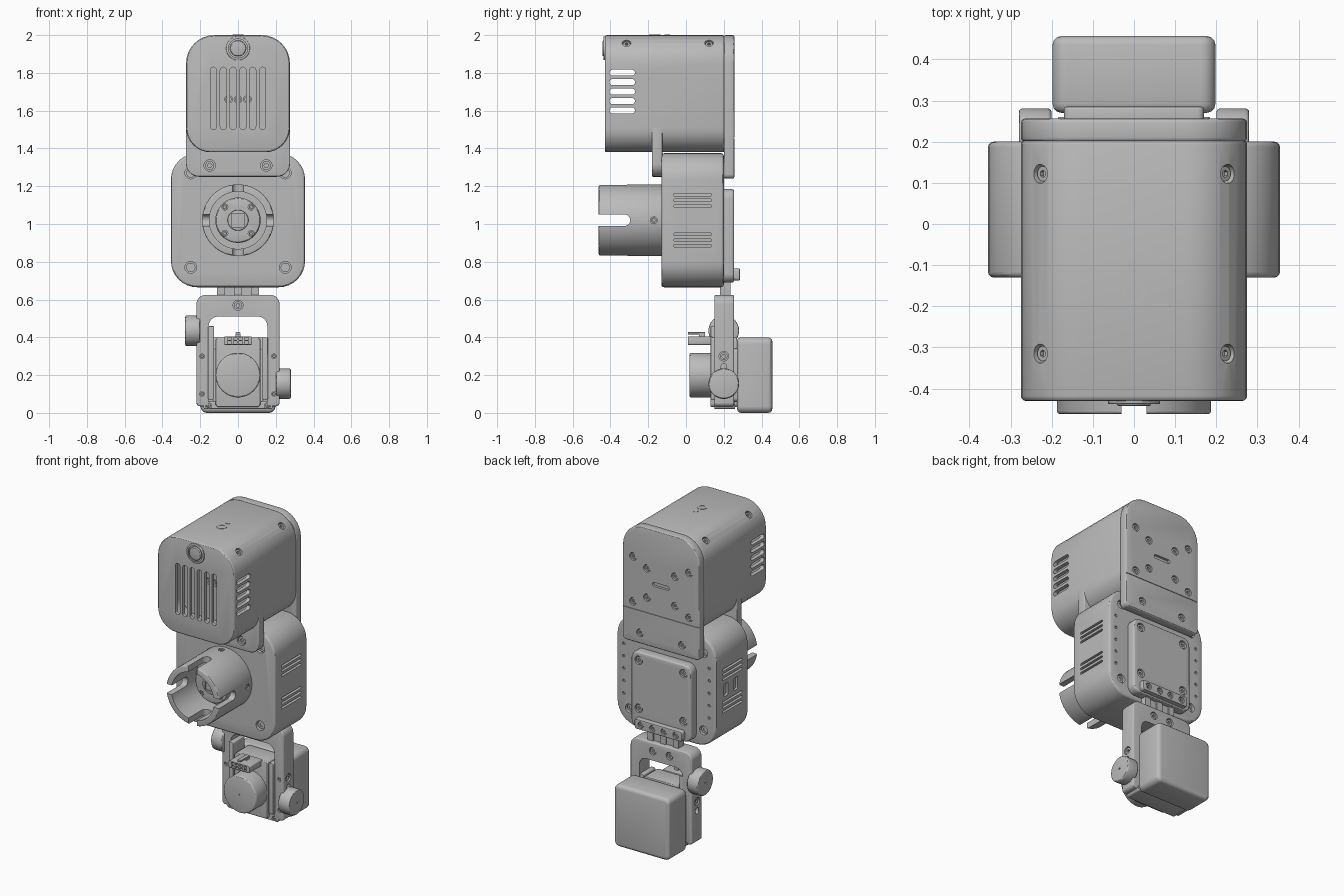
import bpy, bmesh, math
from mathutils import Vector

if "Cube" in bpy.data.objects:
    bpy.data.objects.remove(bpy.data.objects["Cube"], do_unlink=True)

grey = bpy.data.materials.new("satin grey")
grey.use_nodes = True
GREY = (0.5, 0.5, 0.5, 1)
grey.diffuse_color = GREY
grey.node_tree.nodes["Principled BSDF"].inputs["Base Color"].default_value = GREY
parts = []


# --- outlines and solids: each solid is a pair of matching end loops ---
def rounded(u0, u1, v0, v1, low, top=None, n=8):
    top = low if top is None else top
    corners = [(u1 - top, v1 - top, top), (u0 + top, v1 - top, top),
               (u0 + low, v0 + low, low), (u1 - low, v0 + low, low)]
    pts = []
    for k, (cu, cv, r) in enumerate(corners):
        for i in range(n + 1):
            a = math.pi / 2 * (k + i / n)
            p = Vector((cu + r * math.cos(a), cv + r * math.sin(a)))
            if all((p - q).length > 1e-5 for q in pts):
                pts.append(p)
    return pts


def prism(outline, axis, a, b):
    place = {"x": lambda p, t: (t, p[0], p[1]),
             "y": lambda p, t: (p[0], t, p[1]),
             "z": lambda p, t: (p[0], p[1], t)}[axis]
    return [[Vector(place(p, t)) for p in outline] for t in (a, b)]


def box(x0, x1, y0, y1, z0, z1, r=0.004):
    return prism(rounded(x0, x1, z0, z1, r, n=3), "y", y0, y1)


def disc(loc, normal, r, below, above=0.0, n=24):
    q = Vector(normal).to_track_quat("Z", "Y")
    ring = [(r * math.cos(math.tau * i / n), r * math.sin(math.tau * i / n)) for i in range(n)]
    return [[Vector(loc) + q @ Vector((u, v, t)) for u, v in ring] for t in (-below, above)]


def raw(name, solids):
    bm = bmesh.new()
    for ends in solids:
        lo, hi = ([bm.verts.new(p) for p in end] for end in ends)
        bm.faces.new(lo[::-1])
        bm.faces.new(hi)
        for i in range(len(lo)):
            j = (i + 1) % len(lo)
            bm.faces.new((lo[i], lo[j], hi[j], hi[i]))
    bmesh.ops.recalc_face_normals(bm, faces=bm.faces)
    me = bpy.data.meshes.new(name)
    bm.to_mesh(me)
    bm.free()
    me.materials.append(grey)
    ob = bpy.data.objects.new(name, me)
    bpy.context.scene.collection.objects.link(ob)
    return ob


def bake(ob):
    dg = bpy.context.evaluated_depsgraph_get()
    me = bpy.data.meshes.new_from_object(ob.evaluated_get(dg))
    ob.modifiers.clear()
    ob.data = me


def cut(ob, solids):
    cutter = raw("cutter", solids)
    cutter.hide_render = True
    mod = ob.modifiers.new("cut", "BOOLEAN")
    mod.operation, mod.solver, mod.object = "DIFFERENCE", "EXACT", cutter
    bake(ob)
    bpy.data.objects.remove(cutter, do_unlink=True)


def part(name, solids, bevel=0, cuts=()):
    ob = raw(name, solids)
    if bevel:
        mod = ob.modifiers.new("bevel", "BEVEL")
        mod.width, mod.segments, mod.limit_method = bevel, 3, "ANGLE"
        mod.angle_limit = math.radians(40)
        bake(ob)
    for group in cuts:
        cut(ob, group)
    parts.append(ob)
    return ob


def screws(name, target, spots, normal, r, sink=0.006):
    """Recessed socket screws; each spot is a point on the target's surface."""
    cut(target, [disc(s, normal, r, 0.022, 0.02) for s in spots])
    heads = [disc(s, normal, r * 0.8, 0.024, -sink, 16) for s in spots]
    sockets = [disc(s, normal, r * 0.4, 0.016, 0.01, 6) for s in spots]
    part(name, heads, 0, [sockets])


FRONT, BACK = (0, -1, 0), (0, 1, 0)


def grid(xs, y, zs):
    return [(s * x, y, z) for x in xs for s in (-1, 1) for z in zs]


# --- upper housing: hollow shell with vents ---
side_vents = [prism(rounded(-0.405, -0.27, 1.585 + 0.05 * i, 1.617 + 0.05 * i, 0.0159), "x", -0.4, 0.4)
              for i in range(5)]
front_vents = [prism(rounded(x - 0.016, x + 0.016, 1.5, 1.83, 0.0155), "y", -0.5, -0.3)
               for x in [(i - 2.5) * 0.052 for i in range(6)]]
head = part("upper_housing", [prism(rounded(-0.275, 0.275, 1.38, 2, 0.13, 0.15), "y", -0.43, 0.205)], 0.012,
            [[prism(rounded(-0.25, 0.25, 1.405, 1.975, 0.11, 0.13), "y", -0.407, 0.19)],
             side_vents, front_vents])
for s in (-1, 1):
    screws("housing_corner_screws", head, [(s * 0.226, y, 1.956) for y in (-0.315, 0.122)], (s, 0, 1), 0.023)
core = part("upper_core", [prism(rounded(-0.24, 0.24, 1.42, 1.96, 0.1), "y", -0.23, 0.19)])
screws("core_screws", core, [(x, -0.23, 1.66) for x in (-0.05, 0, 0.05)], FRONT, 0.02)
part("front_button", [disc((0, -0.43, 1.93), FRONT, 0.063, 0.01, 0.008, 40)], 0.004,
     [[disc((0, -0.43, 1.93), FRONT, 0.05, 0, 0.02, 40)]])
part("button_cap", [disc((0, -0.43, 1.93), FRONT, 0.042, 0.01, 0.012, 40)], 0.006)
part("top_socket", [disc((0, -0.165, 2), (0, 0, 1), 0.03, 0.01, 0.002)], 0,
     [[disc((0, -0.165, 2), (0, 0, 1), 0.02, 0.008, 0.01)]])
part("top_socket_pin", [disc((0, -0.165, 2), (0, 0, 1), 0.01, 0.01, 0)])
part("top_light", [disc((0, -0.1, 2), (0, 0, 1), 0.015, 0.01, 0.002)])

# --- brackets joining upper and middle housings ---
tab = part("front_bracket", [prism(rounded(-0.275, 0.275, 1.25, 1.53, 0.07, 0.01), "y", -0.18, -0.125)], 0.006)
screws("front_bracket_screws", tab, grid([0.15], -0.18, [1.31]), FRONT, 0.03)
plate = part("back_plate", [prism(rounded(-0.275, 0.275, 1.24, 2, 0.025, 0.15), "y", 0.2, 0.256)], 0.01,
             [[box(-0.3, 0.3, 0.252, 0.3, 1.453, 1.459, 0.001),
               prism(rounded(-0.06, 0.06, 1.637, 1.663, 0.0129), "y", 0.24, 0.3)]])
screws("back_plate_screws", plate, grid([0.2], 0.256, [1.5, 1.79]) + grid([0.1], 0.256, [1.55, 1.74])
       + grid([0.15], 0.256, [1.31]), BACK, 0.024)

# --- middle housing: hollow box with side slits ---
slits = [prism(rounded(-0.065, 0.135, z - 0.007, z + 0.007, 0.0065, n=4), "x", -0.5, 0.5)
         for z in (0.885, 0.915, 0.945, 1.095, 1.125, 1.155)]
ports = [prism(rounded(y - 0.02, y + 0.02, 0.98, 1.06, 0.006), "x", -0.5, -0.34) for y in (0, 0.1)]
body = part("middle_housing", [prism(rounded(-0.355, 0.355, 0.665, 1.375, 0.14), "y", -0.13, 0.2)], 0.014,
            [[prism(rounded(-0.33, 0.33, 0.69, 1.35, 0.12), "y", -0.105, 0.175)], slits + ports,
             [disc((s * 0.305, 0.2, 0.86 + 0.08 * i), BACK, 0.009, 0.01, 0.01, 12)
              for s in (-1, 1) for i in range(5)]])
part("middle_core", [box(-0.29, 0.29, -0.11, 0.18, 0.72, 1.32, 0.1)])
screws("middle_front_screws", body, grid([0.25], -0.13, [0.77, 1.27]), FRONT, 0.031, 0.012)
screws("middle_back_screws", body, grid([0.265], 0.2, [0.77, 1.27]), BACK, 0.028, 0.012)
panel = part("back_panel", [prism(rounded(-0.215, 0.215, 0.69, 1.185, 0.05), "y", 0.19, 0.255)], 0.012)
screws("back_panel_screws", panel, grid([0.16], 0.255, [0.82, 1.13]), BACK, 0.027)
strip = part("clamp_strip", [box(-0.17, 0.17, 0.24, 0.285, 0.7, 0.765, 0.015)], 0.006)
screws("clamp_screws", strip, grid([0.04, 0.125], 0.285, [0.732]), BACK, 0.02)

# --- slotted front cup ---
C = Vector((0, -0.13, 1.02))
cup = part("front_cup", [disc(C, FRONT, 0.19, 0.01, 0.332, 64)], 0.008,
           [[disc(C, FRONT, 0.152, -0.08, 0.4, 64)],
            [prism(rounded(-0.55, -0.295, 0.99, 1.05, 0.0299), "x", -0.3, 0.3)],
            [prism(rounded(-0.03, 0.03, -0.55, -0.295, 0.0299), "z", 0.7, 1.3)]])
for s in (-1, 1):
    screws("cup_side_screw", cup, [(s * 0.19, -0.17, 1.02)], (s, 0, 0), 0.018)
    screws("cup_upright_screw", cup, [(0, -0.17, 1.02 + s * 0.19)], (0, 0, s), 0.018)
hub = part("cup_hub", [disc(C, FRONT, 0.12, 0, 0.14, 48)], 0.012)
screws("hub_screws", hub, [C + Vector((a * 0.07, -0.14, b * 0.07)) for a in (-1, 1) for b in (-1, 1)], FRONT, 0.016)
part("hub_boss", [disc(C, FRONT, 0.055, -0.13, 0.155, 40)], 0.004,
     [[box(-0.035, 0.035, -0.4, -0.275, 0.985, 1.055)]])

# --- neck rails and lower fork ---
part("neck_rails", [box(x - 0.02, x + 0.02, 0.18, 0.235, 0.61, 0.72) for x in (-0.09, 0, 0.09)]
     + [box(-0.11, 0.11, 0.2, 0.225, 0.61, 0.7)])
fork = part("lower_fork", [prism(rounded(-0.22, 0.22, 0.035, 0.625, 0.02, 0.05), "y", 0.15, 0.255)], 0.008,
            [[prism(rounded(-0.155, 0.155, -0.2, 0.51, 0.05), "y", 0, 0.4)],
             [prism(rounded(0.185, 0.215, 0.22, 0.26, 0.0149), "x", s * 0.1, s * 0.3) for s in (-1, 1)]])
screws("fork_front_screw", fork, [(0, 0.15, 0.57)], FRONT, 0.026)
screws("fork_back_screws", fork, grid([0.06], 0.255, [0.57]), BACK, 0.024)
screws("fork_leg_front_screws", fork, grid([0.19], 0.15, [0.1, 0.3]), FRONT, 0.012)
for s in (-1, 1):
    screws("fork_leg_side_screw", fork, [(s * 0.22, 0.2, 0.3)], (s, 0, 0), 0.025)
for name, s, z in (("upper_knob", -1, 0.435), ("lower_knob", 1, 0.155)):
    part(name, [disc((s * 0.22, 0.2, z), (s, 0, 0), 0.081, 0.02, 0.06, 48)], 0.01,
         [[disc((s * 0.28, 0.2, z), (s, 0, 0), 0.006, 0.006, 0.01, 12)]])

# --- camera unit between the fork legs ---
part("camera_body", [box(-0.12, 0.12, 0.13, 0.27, 0.03, 0.4, 0.02)], 0.006)
part("camera_lens", [disc((0, 0.13, 0.2), FRONT, 0.118, 0.03, 0.112, 64)], 0.01,
     [[disc((0, 0.018, 0.2), FRONT, 0.005, 0.005, 0.01, 10)]])
part("lens_collar", [disc((0, 0.13, 0.2), FRONT, 0.105, 0.03, 0.03, 48)])
foot = part("camera_foot", [box(-0.185, 0.185, 0.15, 0.26, 0.02, 0.06, 0.015)], 0.004)
screws("foot_screws", foot, grid([0.155], 0.15, [0.037]), FRONT, 0.016)
part("side_rails", [box(s * 0.1425 - 0.016, s * 0.1425 + 0.016, 0.13, 0.25, 0.07, top, 0.008)
                    for s, top in ((-1, 0.46), (1, 0.4))], 0.004)
part("plug", [box(-0.075, 0.075, 0.01, 0.14, 0.36, 0.405, 0.008)], 0.003,
     [[box(x - 0.01, x + 0.01, -0.1, 0.03, z - 0.007, z + 0.007, 0.002)
       for x in (-0.045, -0.015, 0.015, 0.045) for z in (0.373, 0.393)]])
part("plug_latch", [box(-0.012, 0.012, 0.01, 0.1, 0.416, 0.428), box(-0.012, 0.012, 0.07, 0.1, 0.4, 0.42)])
part("rear_mount", [box(-0.14, 0.14, 0.25, 0.29, 0.06, 0.34, 0.02)])
part("rear_box", [prism(rounded(-0.198, 0.198, 0, 0.4, 0.035), "y", 0.27, 0.457)], 0.022)

# --- smooth shading with sharp edges kept ---
bpy.ops.object.select_all(action="DESELECT")
for ob in parts:
    ob.select_set(True)
bpy.context.view_layer.objects.active = parts[0]
bpy.ops.object.shade_smooth_by_angle()
